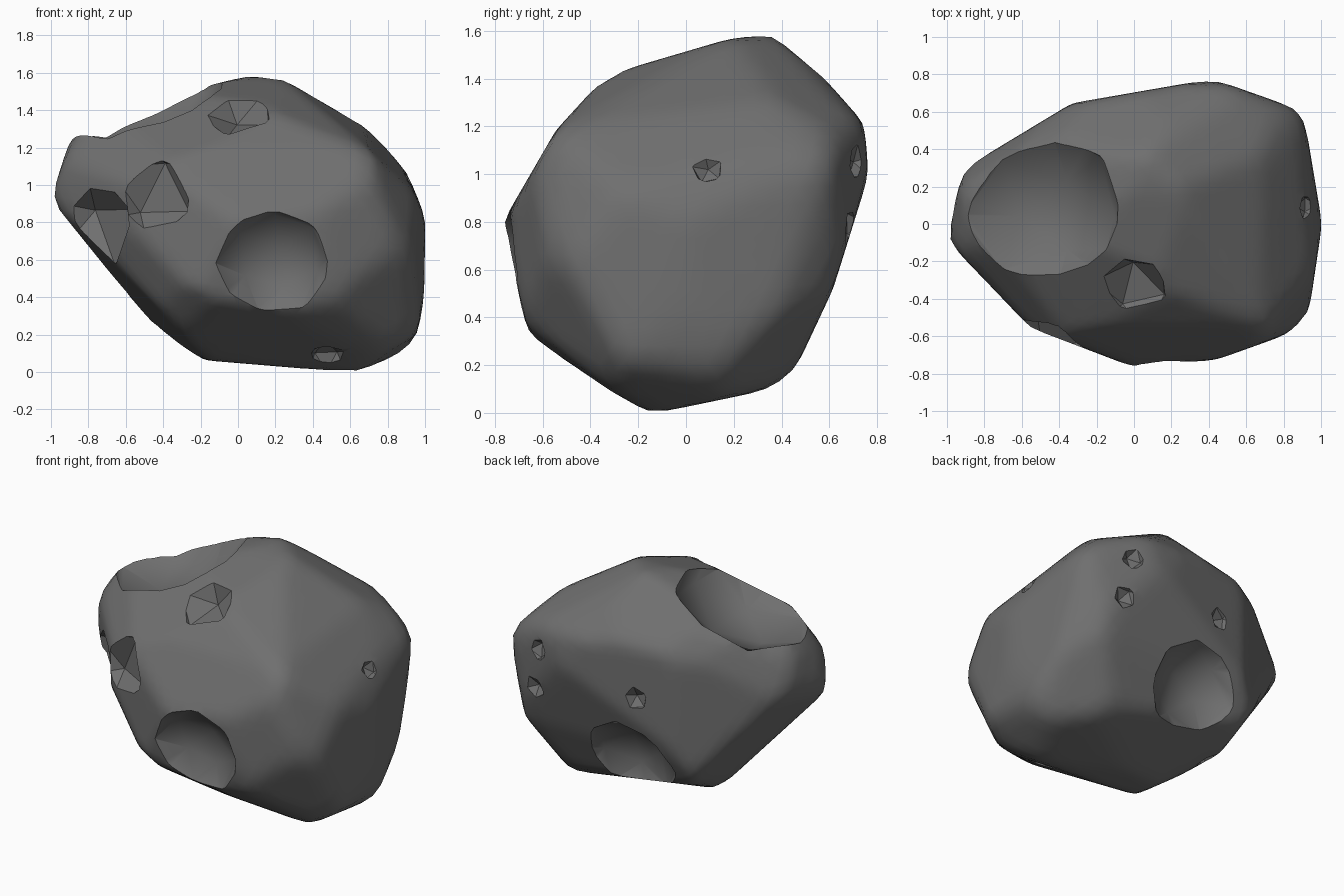
import bpy
import bmesh
from math import sin, cos, radians
from mathutils import Vector
from mathutils.bvhtree import BVHTree

default_cube = bpy.data.objects.get("Cube")
if default_cube:
    bpy.data.objects.remove(default_cube, do_unlink=True)

CENTRE = Vector((0, 0, 0.8))
WEAR = 0.006  # margin that the smoothing takes off again


def outline_planes(turn, tilt, points):
    """Turn each edge of a clockwise outline into a plane: normal, distance from centre."""
    a, e = radians(turn), radians(tilt)
    across = Vector((cos(a), sin(a), 0))
    up = Vector((-sin(e) * sin(a), sin(e) * cos(a), cos(e)))
    planes = []
    for (px, py), (qx, qy) in zip(points, points[1:] + points[:1]):
        edge_normal = Vector((py - qy, qx - px)).normalized()
        reach = max(edge_normal.dot(Vector(p)) for p in points)
        normal = across * edge_normal.x + up * edge_normal.y
        planes.append((normal, reach - normal.dot(CENTRE) + WEAR))
    return planes


def new_object(name, bm):
    mesh = bpy.data.meshes.new(name)
    bm.to_mesh(mesh)
    bm.free()
    obj = bpy.data.objects.new(name, mesh)
    bpy.context.collection.objects.link(obj)
    return obj


# Stone colour
stone = bpy.data.materials.new("dark_grey_stone")
stone.use_nodes = True
stone.diffuse_color = (0.16, 0.16, 0.16, 1)
shader = next(node for node in stone.node_tree.nodes if node.type == "BSDF_PRINCIPLED")
shader.inputs["Base Color"].default_value = stone.diffuse_color

# Front, side and plan outlines of the rock
planes = outline_planes(0, 0, [
    (-1, .91), (-.88, 1.28), (-.14, 1.53), (.07, 1.58), (.24, 1.56), (.69, 1.31), (.9, 1.06),
    (1, .82), (.99, .4), (.95, .18), (.82, .06), (.64, 0), (-.2, .07), (-.56, .35)])
planes += outline_planes(90, 0, [
    (-.76, .8), (-.54, 1.18), (-.33, 1.41), (.18, 1.56), (.36, 1.58), (.52, 1.46), (.74, 1.21),
    (.76, 1), (.61, .52), (.46, .2), (.38, .11), (-.15, 0), (-.39, .13), (-.66, .34)])
planes += outline_planes(0, 90, [
    (-1, -.08), (-.91, .29), (-.33, .64), (.42, .77), (.9, .6),
    (1, 0), (.93, -.47), (.83, -.58), (.44, -.72), (0, -.76), (-.55, -.55)])

# Slanted outlines that trim the corners between them
planes += outline_planes(35, 25, [
    (-.89, 1.15), (-.69, 1.38), (.1, 1.55), (.27, 1.54), (.85, 1.22), (1.07, .96),
    (1, .34), (.85, -.04), (.44, -.21), (-.43, .1), (-.6, .26), (-.8, .7)])
planes += outline_planes(215, 25, [
    (-1.08, .97), (-.75, 1.23), (-.28, 1.42), (.04, 1.42), (.64, 1.12),
    (.89, .8), (.87, .62), (.2, .01), (-.7, .12), (-.98, .45)])
planes += outline_planes(140, -30, [
    (-1.03, .65), (-.9, 1.02), (-.29, 1.49), (.18, 1.53), (.62, 1.24), (.72, 1.09),
    (.88, .65), (.49, .15), (.01, -.06), (-.64, .13), (-.83, .24)])

# Rock body: a sphere pushed out to the planes, then worn smooth
bm = bmesh.new()
bmesh.ops.create_icosphere(bm, subdivisions=5, radius=1)
for v in bm.verts:
    ray = v.co.normalized()
    v.co = CENTRE + ray * min(d / n.dot(ray) for n, d in planes if n.dot(ray) > 0.01)
bmesh.ops.smooth_vert(bm, verts=bm.verts, factor=0.5,
                      use_axis_x=True, use_axis_y=True, use_axis_z=True)
bm.normal_update()
surface = BVHTree.FromBMesh(bm)
rock = new_object("rock_body", bm)
rock.data.materials.append(stone)

# Craters and pits: name, position near the surface, rim radius
CRATERS = [
    ("top_crater", (-.46, .04, 1.4), .45),
    ("brow_crater", (0, -.32, 1.38), .17),
    ("front_crater", (.18, -.7, .6), .3),
    ("upper_front_crater", (-.44, -.58, .95), .21),
    ("corner_crater", (-.72, -.36, .78), .24),
    ("back_crater", (0, .48, .47), .31),
    ("low_front_pit", (.47, -.32, .07), .09),
    ("side_pit", (.92, .09, 1.02), .06),
    ("back_pit", (-.1, .64, .9), .07),
    ("upper_back_pit", (.6, .71, 1.05), .07),
    ("lower_back_pit", (.64, .67, .78), .07),
    ("underside_pit", (-.36, .2, .3), .07),
]

# Each crater is a coarse ball sunk into the surface and cut away
cutters = []
for index, (name, position, rim) in enumerate(CRATERS):
    spot, normal, _, _ = surface.find_nearest(Vector(position))
    # Blend the local slope with the outward direction to steady the aim
    aim = (normal + (spot - CENTRE).normalized() * 0.3).normalized()
    depth = rim * 0.45 + 0.015
    radius = (rim * rim + depth * depth) / (2 * depth)
    small = rim < 0.25
    ball = bmesh.new()
    bmesh.ops.create_icosphere(ball, subdivisions=1 if small else 2,
                               radius=radius * (1.12 if small else 1.03))
    cutter = new_object(name + "_cutter", ball)
    cutter.data.materials.append(stone)
    cutter.location = spot + aim * (radius - depth)
    cutter.rotation_euler = (index * 0.7, index * 1.1, index * 0.4)
    cutter.hide_render = True
    cutters.append(cutter)
    cut = rock.modifiers.new(name, "BOOLEAN")
    cut.operation = "DIFFERENCE"
    cut.solver = "EXACT"
    cut.object = cutter

# Apply the cuts and drop the cutters
bpy.context.view_layer.update()
depsgraph = bpy.context.evaluated_depsgraph_get()
carved = bpy.data.meshes.new_from_object(rock.evaluated_get(depsgraph))
rock.modifiers.clear()
rock.data = carved
for cutter in cutters:
    bpy.data.objects.remove(cutter, do_unlink=True)

# Smooth stone with sharp crater rims
for obj in bpy.context.selected_objects:
    obj.select_set(False)
rock.select_set(True)
bpy.context.view_layer.objects.active = rock
bpy.ops.object.shade_smooth_by_angle(angle=radians(36))
